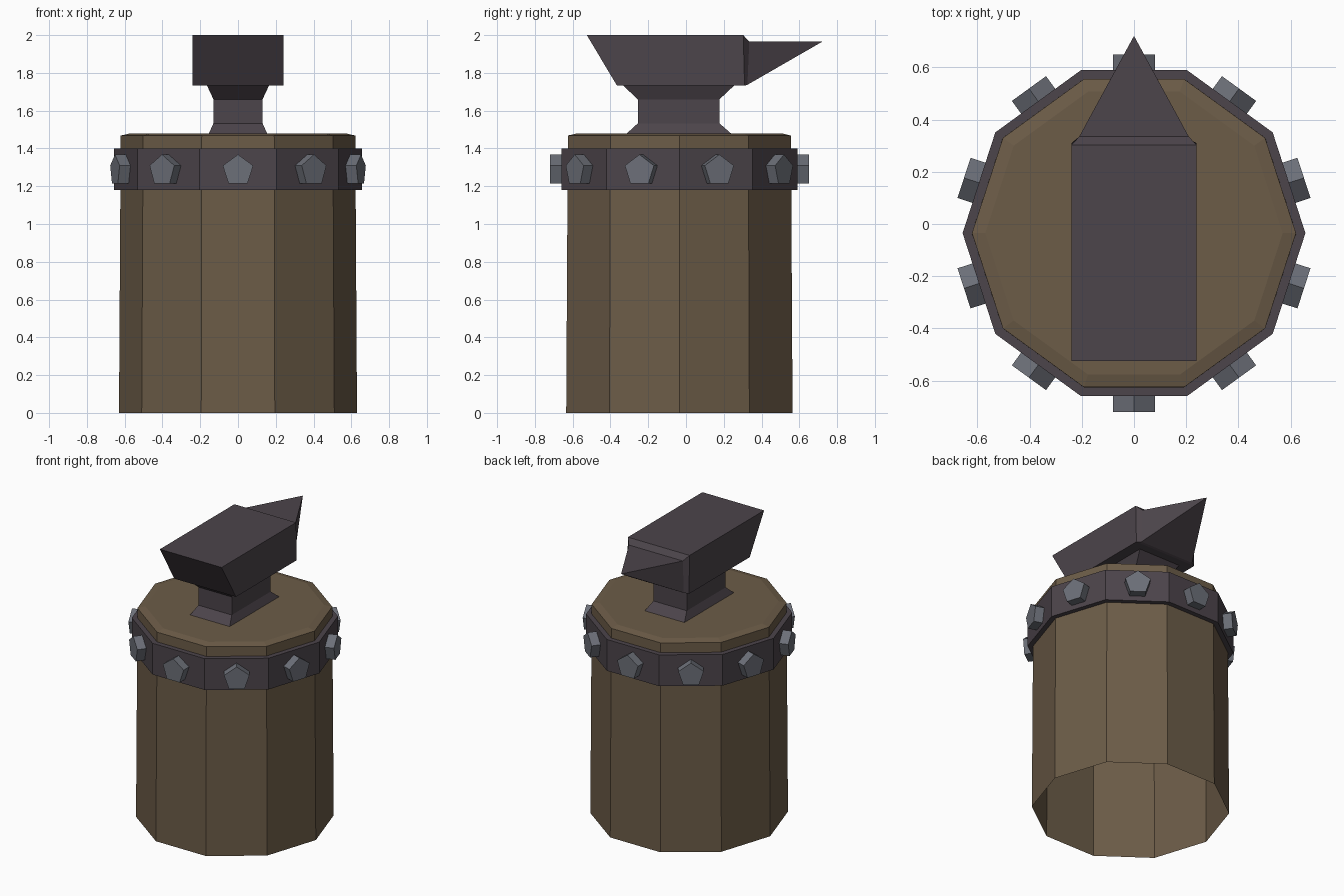
import bpy
import math
from mathutils import Matrix, Vector

if "Cube" in bpy.data.objects:
    bpy.data.objects.remove(bpy.data.objects["Cube"])

CY = -0.035  # y of the stump axis


def material(name, rgb):
    m = bpy.data.materials.new(name)
    m.diffuse_color = (*rgb, 1)
    m.use_nodes = True
    m.node_tree.nodes["Principled BSDF"].inputs["Base Color"].default_value = m.diffuse_color
    return m


WOOD = material("brown wood", (0.150, 0.107, 0.064))
IRON = material("dark iron", (0.072, 0.058, 0.069))
STEEL = material("grey steel", (0.150, 0.160, 0.188))


def loft(name, rings, mat, cap_start=True, cap_end=True, closed=False):
    """Skin a list of equal-length point rings into a flat-faced mesh."""
    n = len(rings[0])
    verts = [Vector(p) for r in rings for p in r]
    faces = []
    count = len(rings)
    for i in range(count if closed else count - 1):
        a, b = i * n, ((i + 1) % count) * n
        for k in range(n):
            l = (k + 1) % n
            faces.append((a + k, a + l, b + l, b + k))
    if not closed:
        if cap_start:
            faces.append(tuple(reversed(range(n))))
        if cap_end:
            faces.append(tuple(range((count - 1) * n, count * n)))
    me = bpy.data.meshes.new(name)
    me.from_pydata(verts, [], faces)
    me.materials.append(mat)
    ob = bpy.data.objects.new(name, me)
    bpy.context.collection.objects.link(ob)
    return ob


def ngon(r, z, n=10, start=0.0, cy=CY):
    return [(r * math.cos(start + math.tau * k / n),
             cy + r * math.sin(start + math.tau * k / n), z) for k in range(n)]


def rect(hx, y0, y1, z):
    return [(-hx, y0, z), (hx, y0, z), (hx, y1, z), (-hx, y1, z)]


def back_rect(hx, y_low, y_high, z0, z1):
    """Upright rectangle facing +y."""
    return [(hx, y_low, z0), (-hx, y_low, z0), (-hx, y_high, z1), (hx, y_high, z1)]


# Wooden stump, open underneath, with a slightly chamfered top
loft("stump", [ngon(0.63, 0), ngon(0.621, 1.468), ngon(0.57, 1.48)],
     WOOD, cap_start=False)

# Iron band around the stump
loft("band", [ngon(0.657, 1.18), ngon(0.657, 1.40),
              ngon(0.621, 1.40), ngon(0.621, 1.18)], IRON, closed=True)

# Five-sided rivets, one per band face
for i in range(10):
    a = math.radians(18 + 36 * i)
    rivet = loft("rivet", [ngon(0.085, d, 5, math.pi / 2, 0) for d in (0.61, 0.685)], STEEL)
    out = Vector((math.cos(a), math.sin(a), 0))
    side = Vector((-math.sin(a), math.cos(a), 0))
    up = Vector((0, 0, 1))
    frame = Matrix((side, up, out)).transposed().to_4x4()
    rivet.data.transform(Matrix.Translation((0, CY, 1.283)) @ frame)

# Anvil foot and waist
loft("anvil_waist", [rect(0.155, -0.315, 0.24, 1.478), rect(0.13, -0.255, 0.177, 1.533),
                     rect(0.13, -0.255, 0.177, 1.66), rect(0.165, -0.335, 0.257, 1.735)], IRON)

# Anvil body with a sloping heel
loft("anvil_body", [rect(0.24, -0.365, 0.31, 1.732), rect(0.24, -0.525, 0.303, 2.0)], IRON)

# Horn: stepped collar, then a pyramid ending in a point
horn = loft("anvil_horn", [back_rect(0.24, 0.31, 0.303, 1.732, 2.0),
                           back_rect(0.21, 0.325, 0.335, 1.737, 1.965),
                           back_rect(0.0005, 0.7195, 0.72, 1.964, 1.965)],
            IRON, cap_start=False)
